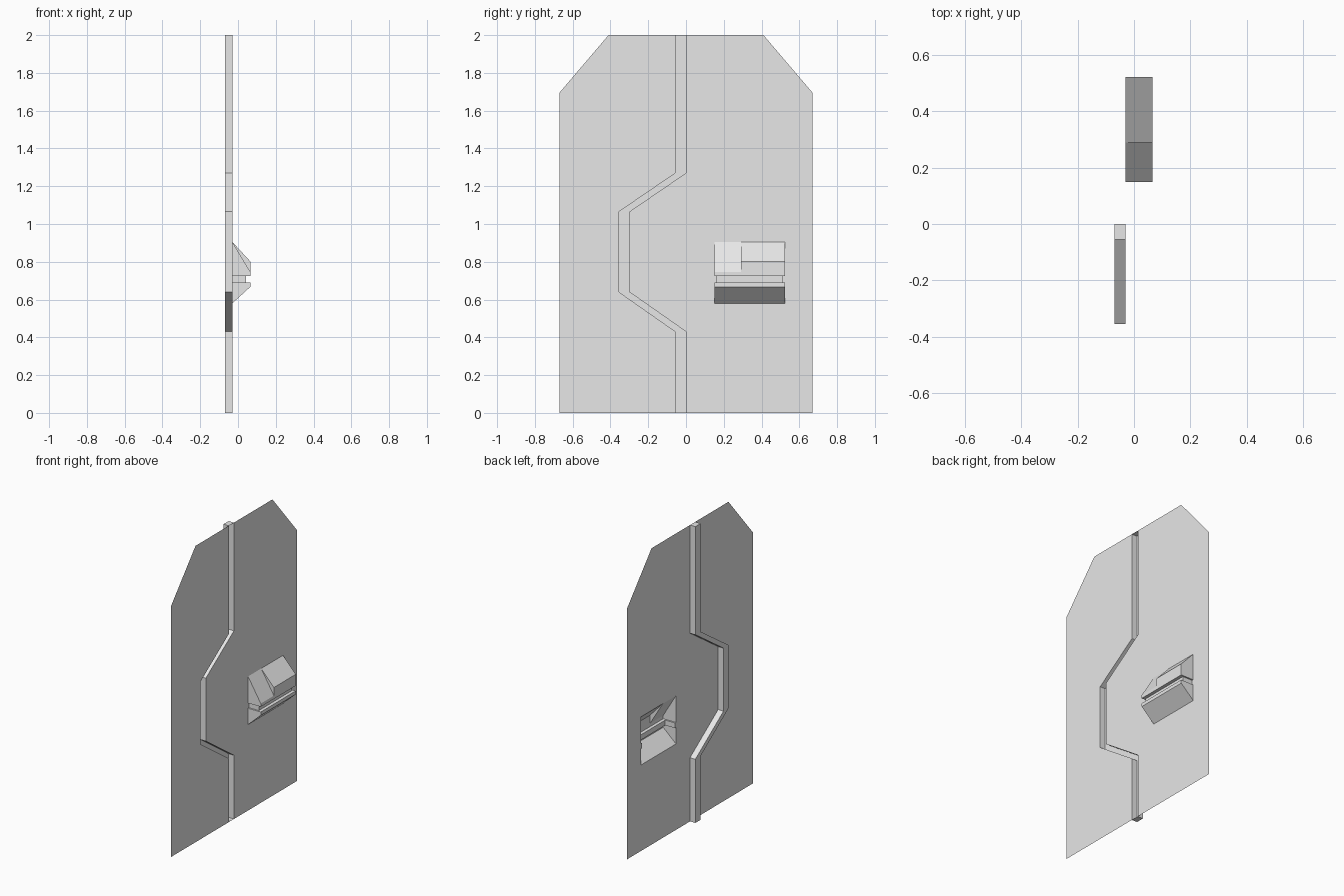
import bpy
import bmesh

cube = bpy.data.objects.get("Cube")
if cube:
    bpy.data.objects.remove(cube, do_unlink=True)

# Single light grey finish
grey = bpy.data.materials.new("light_grey")
grey.use_nodes = True
grey.diffuse_color = (0.8, 0.8, 0.8, 1)
grey.node_tree.nodes["Principled BSDF"].inputs["Base Color"].default_value = grey.diffuse_color

FACE, BACK, FRONT = -0.03, -0.07, 0.065   # panel plane, groove floor, handle front


def finish(bm, name):
    """Weld, point the open shell towards +x and make it an object."""
    bmesh.ops.remove_doubles(bm, verts=bm.verts, dist=0.0005)
    bmesh.ops.recalc_face_normals(bm, faces=bm.faces)
    bm.normal_update()
    if sum(f.normal.x * f.calc_area() for f in bm.faces) < 0:
        bmesh.ops.reverse_faces(bm, faces=bm.faces)
    mesh = bpy.data.meshes.new(name)
    bm.to_mesh(mesh)
    bm.free()
    mesh.materials.append(grey)
    obj = bpy.data.objects.new(name, mesh)
    bpy.context.collection.objects.link(obj)
    return obj


def face(bm, points):
    return bm.faces.new([bm.verts.new(p) for p in points])


def loft(bm, sections):
    """Join successive open sections with quads."""
    for a, b in zip(sections, sections[1:]):
        for i in range(len(a) - 1):
            face(bm, (a[i], a[i + 1], b[i + 1], b[i]))


def sheet(name, loops):
    """Flat sheet in the panel plane; later loops are holes."""
    bm = bmesh.new()
    edges = []
    for loop in loops:
        vs = [bm.verts.new((FACE, y, z)) for y, z in loop]
        edges += [bm.edges.new((v, vs[i - 1])) for i, v in enumerate(vs)]
    bmesh.ops.triangle_fill(bm, use_beauty=True, use_dissolve=False,
                            edges=edges, normal=(1, 0, 0))
    return finish(bm, name)


# Cranked groove dividing the two door leaves
W = 0.055
path = [(-W, 0), (-W, 0.43), (-0.355, 0.64), (-0.355, 1.065), (-W, 1.27), (-W, 2)]
sections = [[(FACE, y, z), (BACK, y, z), (BACK, y + W, z), (FACE, y + W, z)]
            for y, z in path]
bm = bmesh.new()
loft(bm, sections)
for end in (sections[0], sections[-1]):
    face(bm, end)
finish(bm, "seam_groove")

# Handle dimensions: outer sides, recessed neck sides, step between the two hoods
Y0, Y1, STEP = 0.15, 0.523, 0.29
N0, N1, NECK = 0.16, 0.513, 0.043
TOP, SLOT_TOP, SLOT_LOW, LIP, BOTTOM = 0.905, 0.725, 0.69, 0.667, 0.58

# Door leaves with chamfered top corners
sheet("front_leaf", [path + [(-0.41, 2), (-0.67, 1.695), (-0.67, 0)]])
hole = [(Y0, BOTTOM), (Y0, SLOT_LOW), (N0, SLOT_LOW), (N0, SLOT_TOP),
        (Y0, SLOT_TOP), (Y0, TOP), (Y1, TOP), (Y1, SLOT_TOP),
        (N1, SLOT_TOP), (N1, SLOT_LOW), (Y1, SLOT_LOW), (Y1, BOTTOM)]
sheet("rear_leaf", [[(y + W, z) for y, z in path]
                    + [(0.41, 2), (0.67, 1.695), (0.67, 0)], hole])


def bracket(x, y0, y1, z):
    return [(FACE, y0, z), (x, y0, z), (x, y1, z), (FACE, y1, z)]


# Handle: slotted lower body, open at the back
bm = bmesh.new()
loft(bm, [bracket(FRONT, Y0, Y1, SLOT_TOP), bracket(NECK, N0, N1, SLOT_TOP),
          bracket(NECK, N0, N1, SLOT_LOW), bracket(FRONT, Y0, Y1, SLOT_LOW),
          bracket(FRONT, Y0, Y1, LIP)])
face(bm, [(FRONT, Y0, LIP), (FRONT, Y1, LIP), (FACE, Y1, BOTTOM), (FACE, Y0, BOTTOM)])
for y in (Y0, Y1):
    face(bm, [(FACE, y, LIP), (FRONT, y, LIP), (FACE, y, BOTTOM)])

# Two sloping hoods of different steepness above the slot
LOW, HIGH = 0.747, 0.802
for a, b, brow in ((Y0, STEP, LOW), (STEP, Y1, HIGH)):
    loft(bm, [[(FACE, y, TOP), (FRONT, y, brow), (FRONT, y, SLOT_TOP)] for y in (a, b)])
for y, brow in ((Y0, LOW), (Y1, HIGH)):
    face(bm, [(FACE, y, TOP), (FRONT, y, brow), (FRONT, y, SLOT_TOP), (FACE, y, SLOT_TOP)])
face(bm, [(FACE, STEP, TOP), (FRONT, STEP, HIGH), (FRONT, STEP, LOW)])
finish(bm, "door_handle")
